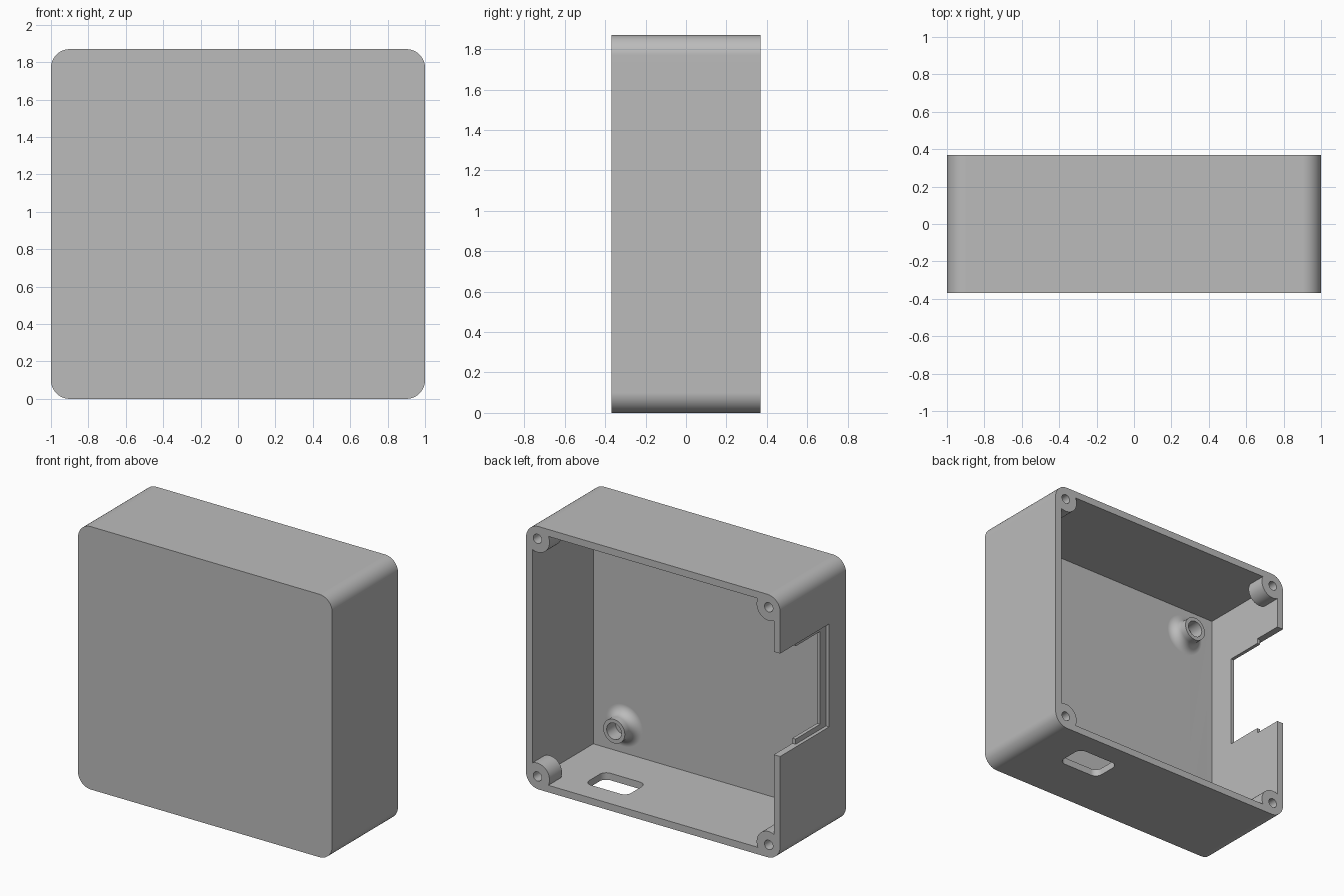
import bpy, bmesh
from math import pi, sin, cos, radians

cube = bpy.data.objects.get("Cube")
if cube:
    bpy.data.objects.remove(cube, do_unlink=True)

H = 1.87            # height
D = 0.37            # half depth
WALL = 0.05
FLOOR = -0.315      # inner surface of the front panel

grey = bpy.data.materials.new("grey_plastic")
grey.use_nodes = True
colour = (0.5, 0.5, 0.5, 1)
grey.diffuse_color = colour
grey.node_tree.nodes["Principled BSDF"].inputs["Base Color"].default_value = colour


def make_object(name, bm):
    bmesh.ops.recalc_face_normals(bm, faces=bm.faces)
    mesh = bpy.data.meshes.new(name)
    bm.to_mesh(mesh)
    bm.free()
    obj = bpy.data.objects.new(name, mesh)
    bpy.context.collection.objects.link(obj)
    obj.data.materials.append(grey)
    return obj


def prism(name, axis, a, b, depth, r=0.0, segs=10):
    """Rounded rectangle spanning a and b, extruded along an axis."""
    outline = []
    corners = [(a[1], b[1], -1, -1), (a[0], b[1], 1, -1),
               (a[0], b[0], 1, 1), (a[1], b[0], -1, 1)]
    round_box = 2 * r >= a[1] - a[0] - 1e-6
    for q, (ca, cb, sa, sb) in enumerate(corners):
        steps = 1 if r == 0 else (segs if round_box else segs + 1)
        for i in range(steps):
            t = pi / 2 * (q + i / segs)
            outline.append((ca + sa * r + r * cos(t), cb + sb * r + r * sin(t)))
    place = {"x": lambda u, v, d: (d, u, v),
             "y": lambda u, v, d: (u, d, v),
             "z": lambda u, v, d: (u, v, d)}[axis]
    bm = bmesh.new()
    low, high = [[bm.verts.new(place(u, v, d)) for u, v in outline] for d in depth]
    bm.faces.new(low)
    bm.faces.new(high)
    n = len(outline)
    for i in range(n):
        j = (i + 1) % n
        bm.faces.new((low[i], low[j], high[j], high[i]))
    return make_object(name, bm)


def rod(name, x, z, r, depth):
    return prism(name, "y", (x - r, x + r), (z - r, z + r), depth, r)


def flared_post(name, x, z, r, flare, height, segs=40):
    """Post on the front panel with a concave fillet at its foot."""
    profile = [(r + flare, FLOOR - 0.02)]
    for i in range(9):
        t = pi / 2 * i / 8
        profile.append((r + flare * (1 - sin(t)), FLOOR + flare * (1 - cos(t))))
    profile.append((r, FLOOR + height))
    bm = bmesh.new()
    rings = [[bm.verts.new((x + pr * cos(2 * pi * k / segs), y,
                            z + pr * sin(2 * pi * k / segs))) for k in range(segs)]
             for pr, y in profile]
    for low, high in zip(rings, rings[1:]):
        for k in range(segs):
            j = (k + 1) % segs
            bm.faces.new((low[k], low[j], high[j], high[k]))
    bm.faces.new(rings[0])
    bm.faces.new(rings[-1])
    return make_object(name, bm)


def subtract(target, cutters):
    """Cut each helper out of the target, then discard the helpers."""
    for cutter in cutters:
        cutter.hide_render = True
        mod = target.modifiers.new("cut", "BOOLEAN")
        mod.operation = "DIFFERENCE"
        mod.solver = "EXACT"
        mod.object = cutter
    bpy.context.view_layer.update()
    graph = bpy.context.evaluated_depsgraph_get()
    mesh = bpy.data.meshes.new_from_object(target.evaluated_get(graph))
    target.modifiers.clear()
    target.data = mesh
    for cutter in cutters:
        bpy.data.objects.remove(cutter, do_unlink=True)


# Mirrored positions of the corner screws and the board standoffs
screws = [(s * 0.91, H / 2 + t * 0.845) for s in (-1, 1) for t in (-1, 1)]
posts = [(s * 0.71, H / 2 + t * 0.69) for s in (-1, 1) for t in (-1, 1)]

# Cavity, leaving the corner bosses and flared standoffs standing
cavity = prism("cavity", "y", (-1 + WALL, 1 - WALL), (WALL, H - WALL), (FLOOR, 0.5))
subtract(cavity,
         [rod("screw_boss", x, z, 0.095, (D - 0.14, 0.6)) for x, z in screws]
         + [flared_post("standoff", x, z, 0.085, 0.065, 0.11) for x, z in posts])

# Enclosure, open at the back
case = prism("enclosure", "y", (-1, 1), (0, H), (-D, D), r=0.1)
subtract(case, [cavity])

# Blind screw holes
subtract(case,
         [rod("screw_hole", x, z, 0.033, (D - 0.12, 0.5)) for x, z in screws]
         + [rod("standoff_hole", x, z, 0.058, (FLOOR + 0.01, 0)) for x, z in posts])

# Stepped side notch and rounded slot in the bottom wall
tall, short = (0.743, 1.475), (0.78, 1.44)
subtract(case, [
    prism("notch_rebate", "x", (-0.18, 0.5), tall, (-1.1, -0.975)),
    prism("notch_opening", "x", (-0.115, 0.5), short, (-1.1, -0.9)),
    prism("notch_entry", "x", (0.16, 0.5), tall, (-1.1, -0.9)),
    prism("bottom_slot", "z", (0.32, 0.65), (-0.01, 0.21), (-0.1, 0.1), r=0.05),
])

# Smooth curves, crisp edges
bpy.ops.object.select_all(action="DESELECT")
case.select_set(True)
bpy.context.view_layer.objects.active = case
bpy.ops.object.shade_smooth_by_angle(angle=radians(30))
weighted = case.modifiers.new("weighted_normals", "WEIGHTED_NORMAL")
weighted.keep_sharp = True
